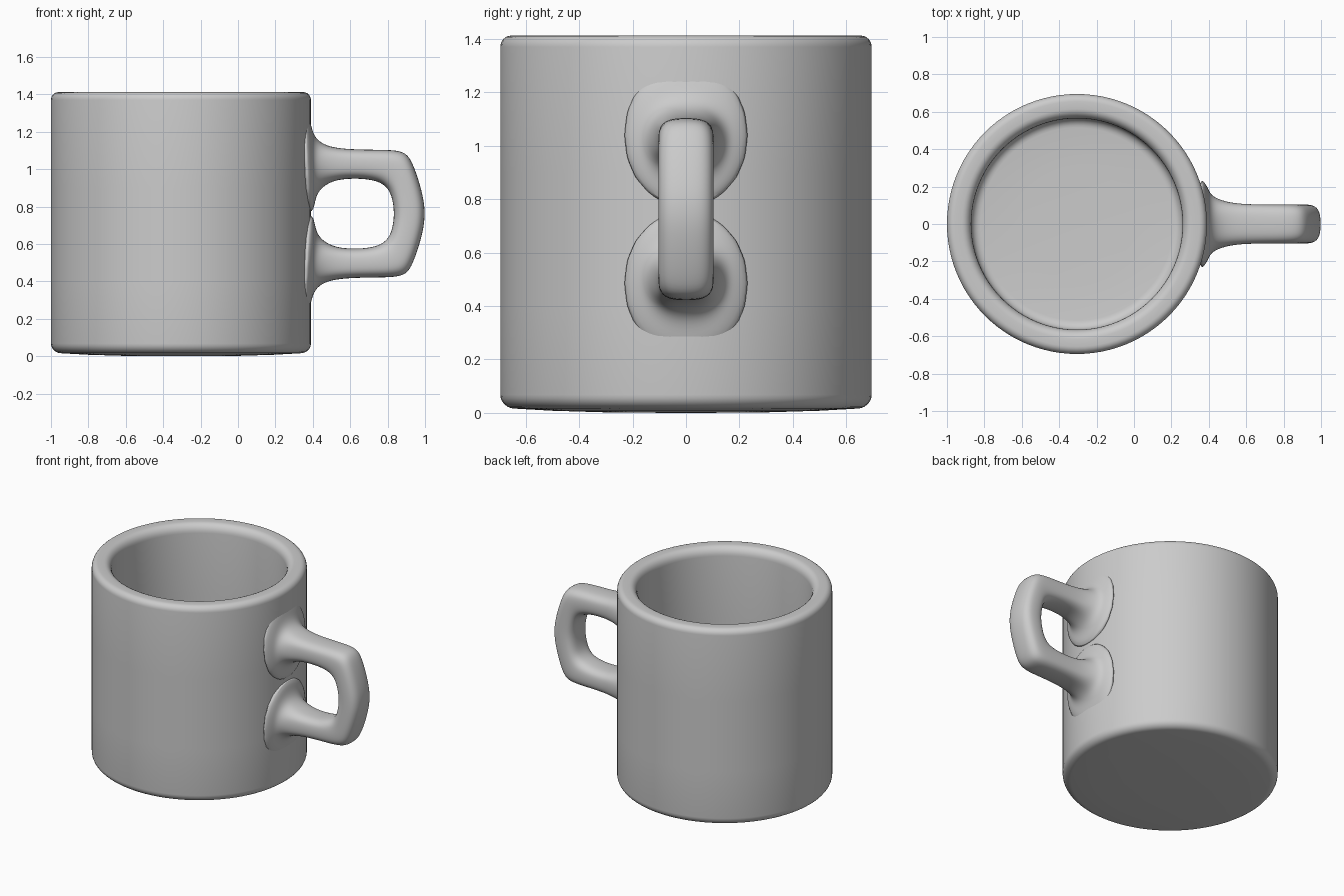
import bpy, bmesh
from math import cos, sin, pi, radians, copysign

if "Cube" in bpy.data.objects:
    bpy.data.objects.remove(bpy.data.objects["Cube"])


def loft(name, rings, subdiv=0):
    """Skin a list of equal-length point rings and cap both ends."""
    bm = bmesh.new()
    loops = [[bm.verts.new(p) for p in ring] for ring in rings]
    n = len(loops[0])
    for a, b in zip(loops, loops[1:]):
        for i in range(n):
            j = (i + 1) % n
            bm.faces.new((a[i], a[j], b[j], b[i]))
    bm.faces.new(loops[0])
    bm.faces.new(loops[-1])
    bmesh.ops.recalc_face_normals(bm, faces=bm.faces)
    mesh = bpy.data.meshes.new(name)
    bm.to_mesh(mesh)
    bm.free()
    ob = bpy.data.objects.new(name, mesh)
    bpy.context.collection.objects.link(ob)
    if subdiv:
        mod = ob.modifiers.new("smooth", 'SUBSURF')
        mod.levels = mod.render_levels = subdiv
    bpy.ops.object.select_all(action='DESELECT')
    ob.select_set(True)
    bpy.context.view_layer.objects.active = ob
    bpy.ops.object.shade_smooth_by_angle(angle=radians(50))
    return ob


def arc(cr, cz, rr, rz, a0, a1, steps=6):
    """Elliptical corner of a lathe profile."""
    return [(cr + rr * cos(radians(a0 + (a1 - a0) * i / steps)),
             cz + rz * sin(radians(a0 + (a1 - a0) * i / steps))) for i in range(steps + 1)]


# Cup: outer base, wall, rounded rim, inner wall and floor
CX, SIDES = -0.305, 96
profile = [(0.05, 0.0), (0.30, 0.002), (0.50, 0.008)]
profile += arc(0.64, 0.068, 0.055, 0.052, -90, 0)
profile += [(0.695, 0.4), (0.695, 0.9)]
profile += arc(0.655, 1.37, 0.04, 0.042, 0, 90)
profile += arc(0.615, 1.352, 0.05, 0.06, 90, 180)
profile += [(0.565, 0.9), (0.565, 0.4)]
profile += [(r, z) for r, z in arc(0.515, 0.19, 0.05, 0.05, 0, -90)]
profile += [(0.30, 0.132), (0.05, 0.13)]
loft("cup_body", [[(CX + r * cos(2 * pi * i / SIDES), r * sin(2 * pi * i / SIDES), z)
                   for i in range(SIDES)] for r, z in profile])

# Handle: outer x, outer z, inner x, inner z, half width (z measured from mid height)
MID = 0.7625
half = [
    (.33, .58, .35, .00, .28), (.380, .53, .403, .00, .205),
    (.395, .45, .412, .07, .17), (.42, .395, .435, .13, .145),
    (.48, .36, .50, .172, .12), (.57, .346, .57, .186, .108),
    (.70, .342, .67, .187, .105), (.83, .342, .75, .172, .105),
    (.90, .328, .79, .145, .105), (.935, .27, .815, .11, .105),
    (.970, .17, .828, .06, .105), (.995, .07, .832, .02, .105),
]
stations = half + [(1.0, 0, .832, 0, .105)] + [(a, -b, c, -d, w) for a, b, c, d, w in reversed(half)]


def section(ox, oz, ix, iz, w, n=20):
    """Rounded-rectangle slice between an outer and an inner point."""
    e = 2 / (2.9 if w < 0.13 else 2.1)
    pts = []
    for i in range(n):
        c, s = cos(2 * pi * i / n), sin(2 * pi * i / n)
        t = 0.5 + 0.5 * copysign(abs(c) ** e, c)
        y = w * copysign(abs(s) ** e, s)
        pts.append((ix + (ox - ix) * t, y, MID + iz + (oz - iz) * t))
    return pts


loft("handle", [section(*s) for s in stations], subdiv=2)
